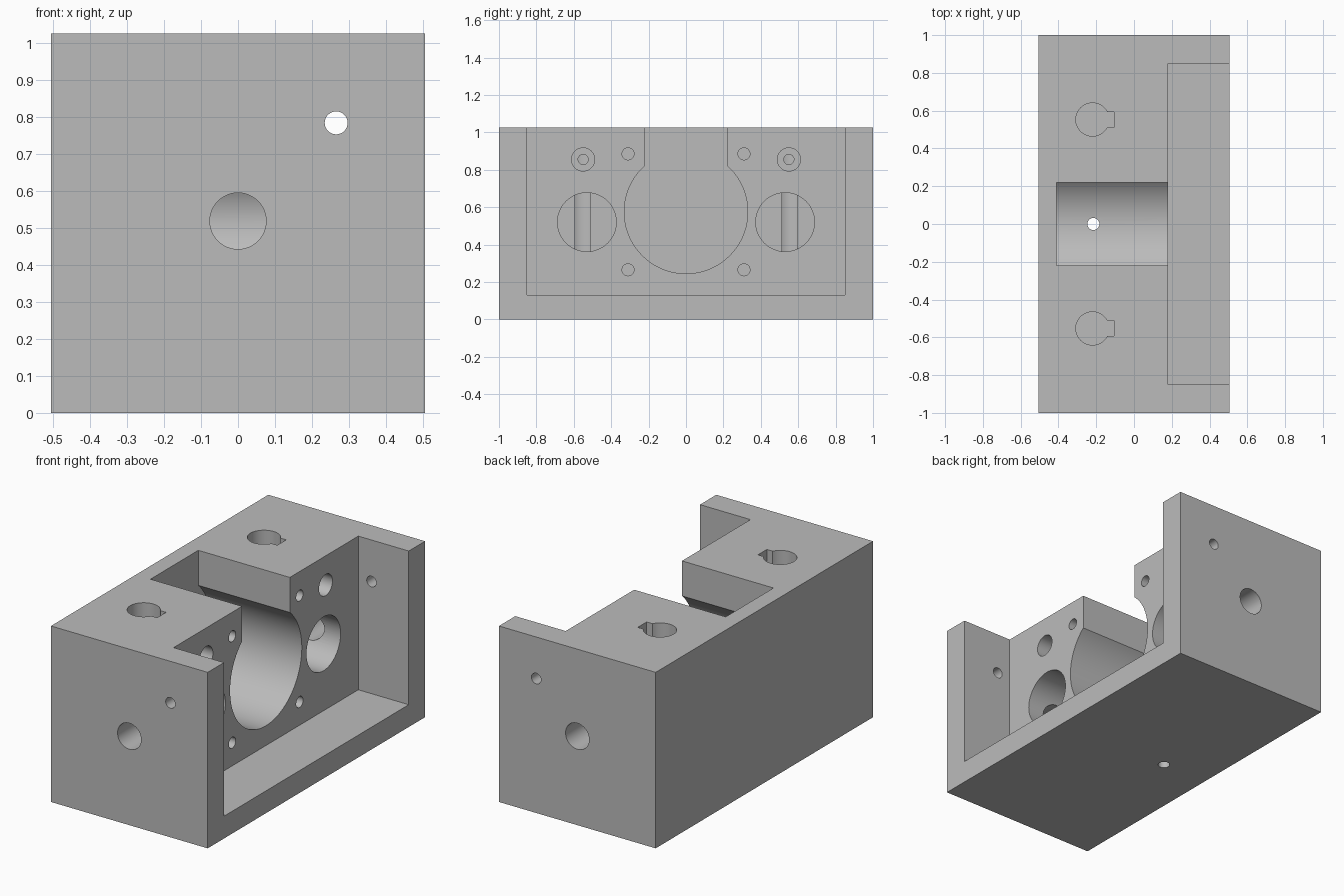
import bpy, bmesh, math

if "Cube" in bpy.data.objects:
    bpy.data.objects.remove(bpy.data.objects["Cube"])


def circle(u, v, r, n=64):
    return [(u + r * math.cos(2 * math.pi * i / n), v + r * math.sin(2 * math.pi * i / n)) for i in range(n)]


def rect(u0, u1, v0, v1):
    return [(u0, v0), (u1, v0), (u1, v1), (u0, v1)]


def keyhole(u, v, r, half, reach, turn, n=64):
    """Circle with a straight-sided tab pointing along the angle 'turn'."""
    a = math.asin(half / r)
    pts = [(reach, -half), (reach, half)]
    for i in range(n + 1):
        t = a + (2 * math.pi - 2 * a) * i / n
        pts.append((r * math.cos(t), r * math.sin(t)))
    c, s = math.cos(turn), math.sin(turn)
    return [(u + p * c - q * s, v + p * s + q * c) for p, q in pts]


def prism(name, profile, axis, lo, hi):
    """Extrude a 2D profile along an axis from lo to hi."""
    place = {'x': lambda u, v, w: (w, u, v),
             'y': lambda u, v, w: (u, w, v),
             'z': lambda u, v, w: (u, v, w)}[axis]
    bm = bmesh.new()
    a = [bm.verts.new(place(u, v, lo)) for u, v in profile]
    b = [bm.verts.new(place(u, v, hi)) for u, v in profile]
    bm.faces.new(a)
    bm.faces.new(b)
    n = len(profile)
    for i in range(n):
        j = (i + 1) % n
        bm.faces.new((a[i], a[j], b[j], b[i]))
    bmesh.ops.recalc_face_normals(bm, faces=bm.faces)
    me = bpy.data.meshes.new(name)
    bm.to_mesh(me)
    bm.free()
    ob = bpy.data.objects.new(name, me)
    bpy.context.collection.objects.link(ob)
    return ob


# Solid block
body = prism("housing_block", rect(-0.505, 0.505, -1, 1), 'z', 0, 1.025)
grey = bpy.data.materials.new("plain grey")
grey.diffuse_color = (0.5, 0.5, 0.5, 1)
grey.use_nodes = True
grey.node_tree.nodes["Principled BSDF"].inputs["Base Color"].default_value = grey.diffuse_color
body.data.materials.append(grey)

# Open pocket, central bore with slot to the top, drain hole, cross hole through both walls
cuts = [
    prism("pocket_cutter", rect(-0.85, 0.85, 0.13, 1.3), 'x', 0.18, 0.7),
    prism("bore_cutter", keyhole(0, 0.575, 0.33, 0.22, 0.7, math.pi / 2, 96), 'x', -0.41, 0.3),
    prism("drain_cutter", circle(-0.215, 0, 0.032, 32), 'z', -0.1, 0.4),
]

# Holes repeated on both sides
for s in (-1, 1):
    cuts += [
        prism("side_bore_cutter", circle(s * 0.53, 0.52, 0.157), 'x', -0.12, 0.25),
        prism("keyed_hole_cutter", keyhole(-0.22, s * 0.553, 0.088, 0.041, 0.115, 0, 48), 'z', 0.25, 1.2),
        prism("counterbore_cutter", circle(s * 0.55, 0.855, 0.062, 40), 'x', 0.06, 0.25),
        prism("set_screw_cutter", circle(s * 0.55, 0.855, 0.027, 32), 'x', -0.2, 0.25),
        prism("end_hole_cutter", circle(0, 0.518, 0.076, 48), 'y', *sorted((s * 0.53, s * 1.1))),
        prism("cross_hole_cutter", circle(0.265, 0.783, 0.031, 32), 'y', *sorted((s * 0.8, s * 1.1))),
    ]
    for z in (0.265, 0.885):
        cuts.append(prism("mount_hole_cutter", circle(s * 0.31, z, 0.032, 32), 'x', 0.0, 0.25))

# Cut everything out of the block
bpy.context.view_layer.objects.active = body
for c in cuts:
    c.hide_render = True
    m = body.modifiers.new(c.name, 'BOOLEAN')
    m.operation, m.solver, m.object = 'DIFFERENCE', 'EXACT', c
    bpy.ops.object.modifier_apply(modifier=m.name)
for c in cuts:
    bpy.data.objects.remove(c)

# Smooth the holes, keep the edges crisp
bpy.ops.object.select_all(action='DESELECT')
body.select_set(True)
bpy.ops.object.shade_smooth_by_angle(angle=math.radians(30))
